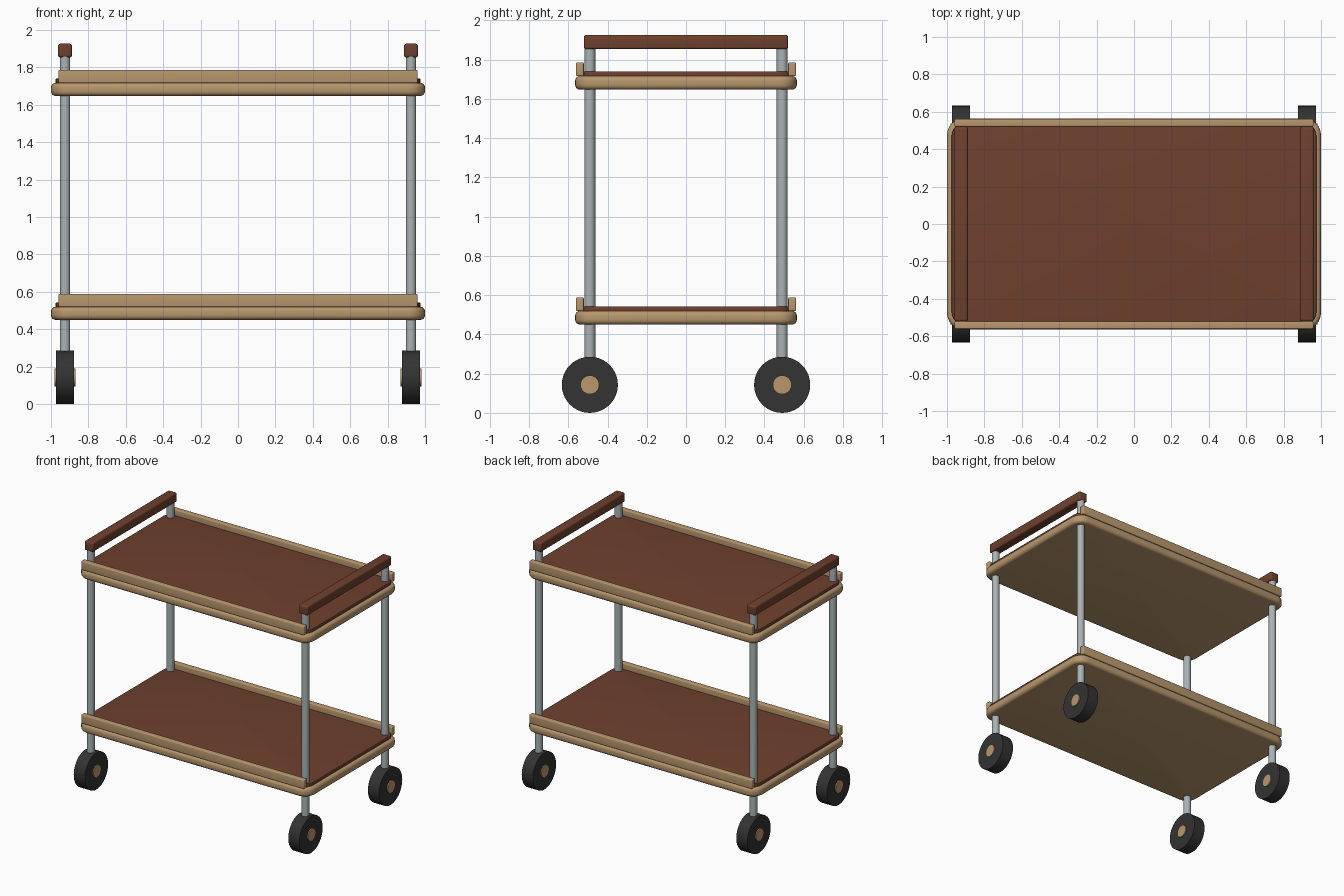
import bpy, bmesh, math
from mathutils import Matrix

default = bpy.data.objects.get("Cube")
if default:
    bpy.data.objects.remove(default, do_unlink=True)


def material(name, rgb):
    m = bpy.data.materials.new(name)
    m.use_nodes = True
    colour = (*rgb, 1)
    m.diffuse_color = colour
    m.node_tree.nodes["Principled BSDF"].inputs["Base Color"].default_value = colour
    return m


pale_wood = material("pale wood", (0.48, 0.31, 0.155))
dark_wood = material("dark wood", (0.156, 0.052, 0.027))
steel = material("steel", (0.41, 0.45, 0.46))
rubber = material("rubber", (0.033, 0.033, 0.033))


def finish(name, bm, mat, location):
    bmesh.ops.recalc_face_normals(bm, faces=bm.faces)
    mesh = bpy.data.meshes.new(name)
    bm.to_mesh(mesh)
    bm.free()
    mesh.materials.append(mat)
    ob = bpy.data.objects.new(name, mesh)
    ob.location = location
    bpy.context.collection.objects.link(ob)
    bpy.ops.object.select_all(action="DESELECT")
    ob.select_set(True)
    bpy.context.view_layer.objects.active = ob
    bpy.ops.object.shade_smooth_by_angle(angle=math.radians(35))
    return ob


def slab(name, mat, size, location, edge, corner=0):
    """Box with optional rounded plan corners, then softened edges."""
    bm = bmesh.new()
    bmesh.ops.create_cube(bm, size=1, matrix=Matrix.Diagonal((*size, 1)))
    if corner:
        upright = [e for e in bm.edges
                   if abs(e.verts[0].co.z - e.verts[1].co.z) > size[2] / 2]
        bmesh.ops.bevel(bm, geom=upright, offset=corner, segments=6,
                        profile=0.5, affect="EDGES")
        rims = [e for e in bm.edges
                if abs(e.verts[0].co.z - e.verts[1].co.z) < size[2] / 2]
    else:
        rims = bm.edges[:]
    bmesh.ops.bevel(bm, geom=rims, offset=edge, segments=4,
                    profile=0.5, affect="EDGES")
    return finish(name, bm, mat, location)


def cylinder(name, mat, radius, length, location, sides, axis="Z"):
    bm = bmesh.new()
    turn = Matrix.Rotation(math.pi / 2, 4, "Y") if axis == "X" else Matrix()
    bmesh.ops.create_cone(bm, cap_ends=True, segments=sides, radius1=radius,
                          radius2=radius, depth=length, matrix=turn)
    return finish(name, bm, mat, location)


# Two trays, each with a dark deck and a raised rail along front and back
for level, base in (("lower", 0.45), ("upper", 1.647)):
    slab(level + "_tray", pale_wood, (2, 1.13, 0.07), (0, 0, base + 0.035), 0.025, 0.09)
    slab(level + "_deck", dark_wood, (1.95, 1.08, 0.04), (0, 0, base + 0.073), 0.005, 0.07)
    for side, s in (("front", -1), ("back", 1)):
        slab(f"{level}_{side}_rail", pale_wood, (1.92, 0.04, 0.07),
             (0, s * 0.541, base + 0.104), 0.007)

# Handles, posts and wheels
for side, sx in (("left", 1), ("right", -1)):
    x = sx * 0.925
    slab(side + "_handle", dark_wood, (0.075, 1.04, 0.073), (x, 0, 1.89), 0.012)
    for end, sy in (("front", -1), ("back", 1)):
        y = sy * 0.49
        name = f"{end}_{side}"
        cylinder(name + "_post", steel, 0.028, 1.66, (x, y, 1.03), 24)
        cylinder(name + "_wheel", rubber, 0.143, 0.096, (x, y, 0.143), 40, "X")
        cylinder(name + "_hub", pale_wood, 0.048, 0.112, (x, y, 0.143), 24, "X")
